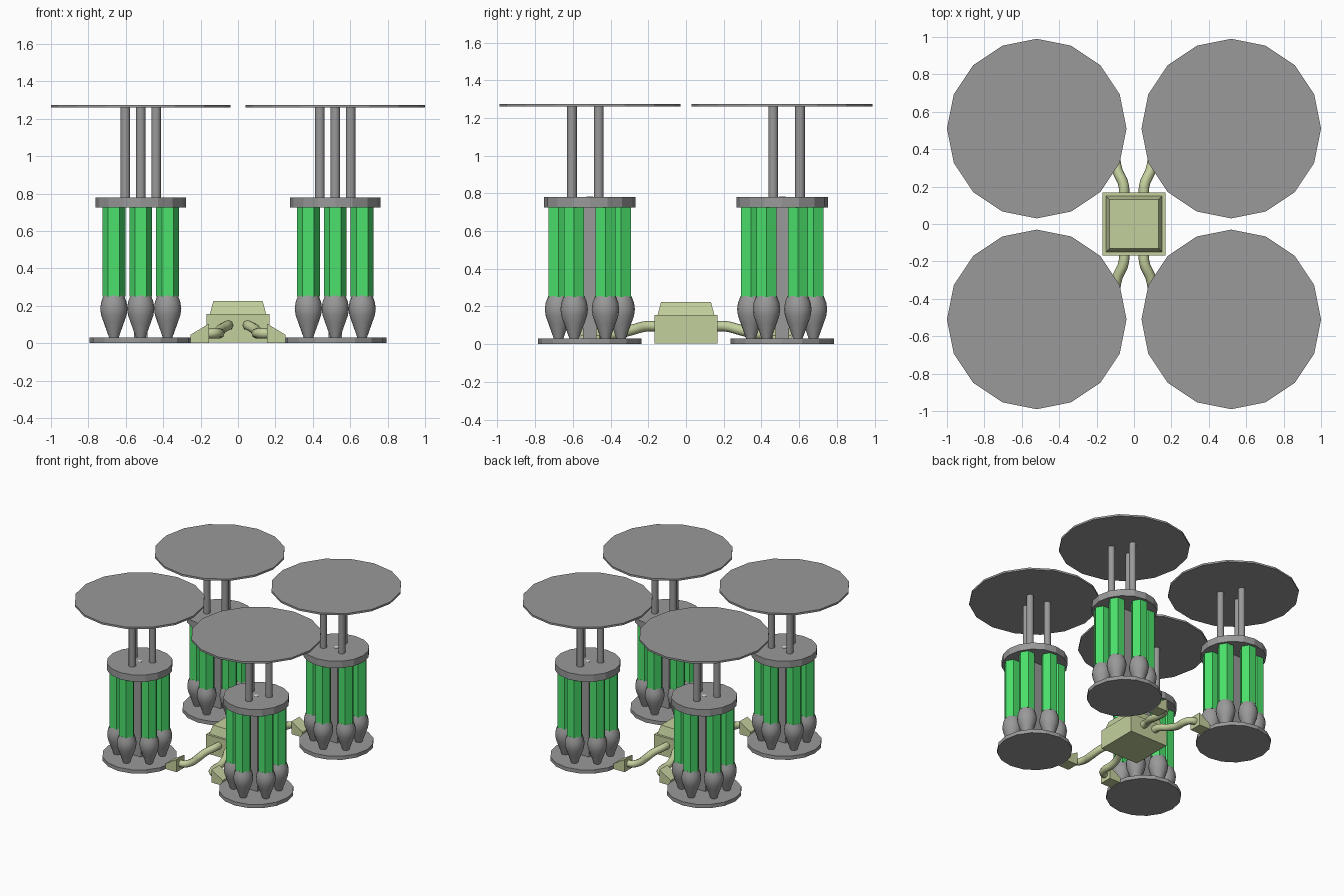
import bpy
import math

if "Cube" in bpy.data.objects:
    bpy.data.objects.remove(bpy.data.objects["Cube"])


def material(name, rgb):
    m = bpy.data.materials.new(name)
    m.use_nodes = True
    m.diffuse_color = (*rgb, 1)
    m.node_tree.nodes["Principled BSDF"].inputs["Base Color"].default_value = (*rgb, 1)
    return m


GREY = material("grey_metal", (0.32, 0.32, 0.32))
GREEN = material("bright_green", (0.07, 0.75, 0.15))
OLIVE = material("pale_olive", (0.55, 0.63, 0.34))
WHITE = material("white", (0.9, 0.9, 0.9))


def add_object(name, verts, faces, mat, smooth=False):
    mesh = bpy.data.meshes.new(name)
    mesh.from_pydata(verts, [], faces)
    mesh.materials.append(mat)
    ob = bpy.data.objects.new(name, mesh)
    bpy.context.collection.objects.link(ob)
    if smooth:
        bpy.ops.object.select_all(action="DESELECT")
        ob.select_set(True)
        bpy.context.view_layer.objects.active = ob
        bpy.ops.object.shade_smooth_by_angle(angle=math.radians(40))
    return ob


def lathe(name, x, y, profile, sides, mat, turn=0.0, smooth=False):
    """Closed solid turned from (radius, height) pairs, bottom to top."""
    verts, faces = [], []
    for r, z in profile:
        for i in range(sides):
            a = turn + 2 * math.pi * i / sides
            verts.append((x + r * math.cos(a), y + r * math.sin(a), z))
    for k in range(len(profile) - 1):
        for i in range(sides):
            j = (i + 1) % sides
            faces.append((k * sides + i, k * sides + j,
                          (k + 1) * sides + j, (k + 1) * sides + i))
    faces.append(tuple(reversed(range(sides))))
    last = (len(profile) - 1) * sides
    faces.append(tuple(range(last, last + sides)))
    return add_object(name, verts, faces, mat, smooth)


def cylinder(name, x, y, r, z0, z1, sides, mat, turn=0.0, smooth=False):
    return lathe(name, x, y, [(r, z0), (r, z1)], sides, mat, turn, smooth)


def square_block(name, levels, mat):
    """Square solid given as (half width, height) pairs."""
    return lathe(name, 0, 0, [(w * math.sqrt(2), z) for w, z in levels],
                 4, mat, math.pi / 4)


BULB = [(0.022, 0.02), (0.036, 0.06), (0.054, 0.11), (0.068, 0.15),
        (0.073, 0.185), (0.068, 0.22), (0.055, 0.255)]
PIPE = [(0.053, 0.15, 0.095), (0.056, 0.21, 0.095), (0.09, 0.29, 0.075),
        (0.102, 0.37, 0.055), (0.102, 0.45, 0.053), (0.125, 0.5, 0.053),
        (0.18, 0.51, 0.053)]


def tower(cx, cy, sy, tag):
    # Discs and core
    cylinder("base_disc_" + tag, cx, cy, 0.275, 0, 0.03, 16, GREY)
    cylinder("cap_disc_" + tag, cx, cy, 0.242, 0.725, 0.78, 16, GREY)
    cylinder("roof_disc_" + tag, cx, cy, 0.48, 1.26, 1.275, 16, GREY)
    cylinder("core_column_" + tag, cx, cy, 0.05, 0.02, 0.74, 4, GREY, math.pi / 4)
    cylinder("cap_spot_" + tag, cx, cy, 0.018, 0.775, 0.783, 8, WHITE)
    # Ring of tubes standing in bulbs
    for i in range(6):
        a = math.pi / 2 + i * math.pi / 3
        x, y = cx + 0.166 * math.cos(a), cy + 0.166 * math.sin(a)
        lathe(f"bulb_{tag}_{i}", x, y, BULB, 16, GREY, smooth=True)
        cylinder(f"tube_{tag}_{i}", x, y, 0.061, 0.25, 0.73, 6, GREEN)
    # Three poles, one on the outer side
    for i in range(3):
        a = sy * math.pi / 2 + i * 2 * math.pi / 3
        cylinder(f"pole_{tag}_{i}", cx + 0.095 * math.cos(a), cy + 0.095 * math.sin(a),
                 0.026, 0.77, 1.262, 12, GREY, smooth=True)


def connector(sx, sy, tag):
    # Sloped socket at the inner edge of the base
    outline = [(0.155, 0.002), (0.255, 0.002), (0.255, 0.045), (0.155, 0.105)]
    verts = [(sx * x, sy * y, z) for y in (0.46, 0.56) for x, z in outline]
    faces = [(0, 1, 2, 3), (7, 6, 5, 4)]
    faces += [(i, i + 4, (i + 1) % 4 + 4, (i + 1) % 4) for i in range(4)]
    if sx * sy < 0:
        faces = [f[::-1] for f in faces]
    add_object("socket_" + tag, verts, faces, OLIVE)

    # Curved pipe to the hub
    curve = bpy.data.curves.new("pipe_" + tag, "CURVE")
    curve.dimensions = "3D"
    curve.bevel_depth = 0.028
    curve.bevel_resolution = 2
    curve.resolution_u = 5
    curve.use_fill_caps = True
    spline = curve.splines.new("BEZIER")
    spline.bezier_points.add(len(PIPE) - 1)
    for p, (x, y, z) in zip(spline.bezier_points, PIPE):
        p.co = (sx * x, sy * y, z)
        p.handle_left_type = p.handle_right_type = "AUTO"
    curve.materials.append(OLIVE)
    ob = bpy.data.objects.new("pipe_" + tag, curve)
    bpy.context.collection.objects.link(ob)


for sx, side in ((1, "left"), (-1, "right")):
    for sy, end in ((-1, "front"), (1, "back")):
        tower(sx * 0.52, sy * 0.51, sy, f"{end}_{side}")
        connector(sx, sy, f"{end}_{side}")

# Central hub with a tapered lid
square_block("hub_box", [(0.168, 0.003), (0.168, 0.155)], OLIVE)
square_block("hub_lid", [(0.152, 0.15), (0.132, 0.225)], OLIVE)
